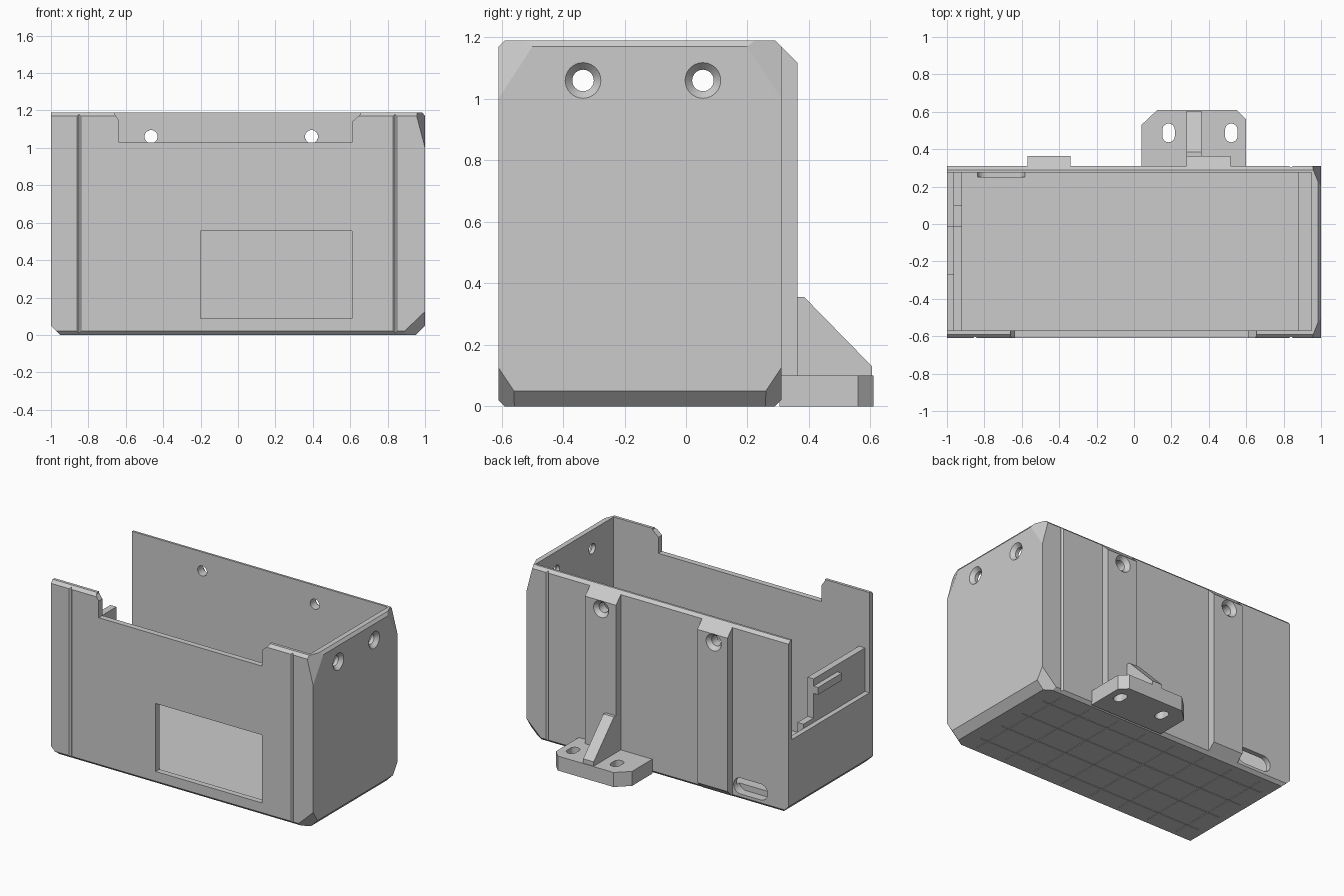
import bpy, bmesh, math
from mathutils import Vector

if "Cube" in bpy.data.objects:
    bpy.data.objects.remove(bpy.data.objects["Cube"])

grey = bpy.data.materials.new("light_grey_plastic")
grey.diffuse_color = (0.6, 0.6, 0.6, 1)
grey.use_nodes = True
grey.node_tree.nodes["Principled BSDF"].inputs["Base Color"].default_value = grey.diffuse_color


def make(name, bm):
    bmesh.ops.recalc_face_normals(bm, faces=bm.faces)
    me = bpy.data.meshes.new(name)
    bm.to_mesh(me)
    bm.free()
    me.materials.append(grey)
    ob = bpy.data.objects.new(name, me)
    bpy.context.collection.objects.link(ob)
    return ob


def prism(name, pts, axis, a, b):
    """Extrude a 2D outline along an axis (0: y,z  1: x,z  2: x,y)."""
    bm = bmesh.new()
    rings = []
    for t in (a, b):
        ring = []
        for u, v in pts:
            co = [u, v]
            co.insert(axis, t)
            ring.append(bm.verts.new(co))
        bm.faces.new(ring)
        rings.append(ring)
    n = len(pts)
    for i in range(n):
        j = (i + 1) % n
        bm.faces.new((rings[0][i], rings[0][j], rings[1][j], rings[1][i]))
    return make(name, bm)


def box(name, x0, x1, y0, y1, z0, z1):
    return prism(name, [(x0, y0), (x1, y0), (x1, y1), (x0, y1)], 2, z0, z1)


def rounded_slot(cx, cy, half_w, half_h, n=10):
    """Stadium outline."""
    r = min(half_w, half_h)
    dx, dy = half_w - r, half_h - r
    pts = []
    for k in range(4):
        sx, sy = ((1, 1), (-1, 1), (-1, -1), (1, -1))[k]
        for i in range(n + 1):
            a = math.pi / 2 * (k + i / n)
            p = (cx + sx * dx + r * math.cos(a), cy + sy * dy + r * math.sin(a))
            if not pts or math.dist(p, pts[-1]) > 1e-5:
                pts.append(p)
    if math.dist(pts[0], pts[-1]) < 1e-5:
        pts.pop()
    return pts


def countersunk(axis, u, v, start, seat, end):
    """Screw hole: cone from start to seat, then a straight bore to end."""
    bm = bmesh.new()
    rings = []
    n = 32
    for t, r in ((start + 0.01, 0.058), (start, 0.058), (seat, 0.035), (end, 0.035)):
        ring = []
        for i in range(n):
            a = 2 * math.pi * i / n
            co = [u + r * math.cos(a), v + r * math.sin(a)]
            co.insert(axis, t)
            ring.append(bm.verts.new(co))
        rings.append(ring)
    for p, q in zip(rings, rings[1:]):
        for i in range(n):
            j = (i + 1) % n
            bm.faces.new((p[i], p[j], q[j], q[i]))
    bm.faces.new(rings[0])
    bm.faces.new(rings[-1])
    return make("hole_cutter", bm)


def cut(ob, cutters):
    """Subtract the cutters, bake the result and remove the cutters."""
    for c in cutters:
        m = ob.modifiers.new("cut", 'BOOLEAN')
        m.operation, m.solver, m.object = 'DIFFERENCE', 'EXACT', c
    bpy.context.view_layer.update()
    dg = bpy.context.evaluated_depsgraph_get()
    me = bpy.data.meshes.new_from_object(ob.evaluated_get(dg))
    ob.modifiers.clear()
    ob.data = me
    for c in cutters:
        bpy.data.objects.remove(c)


# Outer block with chamfered edges and corners
bm = bmesh.new()
bmesh.ops.create_cube(bm, size=1)
for v in bm.verts:
    v.co = (v.co.x * 2, v.co.y * 0.92 - 0.15, (v.co.z + 0.5) * 1.19)
planes = [((1, 0, .05), (1, 0, -1)), ((-1, 0, .05), (-1, 0, -1)),
          ((1, 0, 1.17), (.02, 0, .015))]
for s, y in ((-1, -.61), (1, .31)):
    planes += [((0, y, .02), (0, s, -1)), ((0, y, 1.17), (0, s, 1))]
    for tri in (((.89, y, .02), (1, y, .125), (1, y - s * .05, .05)),
                ((1, y, 1.0), (1, y - s * .11, 1.17), (.95, y, 1.19))):
        a, b, c = map(Vector, tri)
        nrm = (b - a).cross(c - a)
        if nrm.dot(a - Vector((0, -.15, .6))) < 0:
            nrm.negate()
        planes.append((a, nrm))
for co, nrm in planes:
    bmesh.ops.bisect_plane(bm, geom=bm.verts[:] + bm.edges[:] + bm.faces[:], dist=1e-5,
                           plane_co=co, plane_no=Vector(nrm).normalized(), clear_outer=True)
    bmesh.ops.holes_fill(bm, edges=bm.edges[:], sides=0)
case = make("case", bm)

cutters = [
    box("cavity", -.965, .95, -.57, .275, .08, 2),
    box("side_opening", -1.2, -.9, -.57, .275, .5, 2),
    box("window", -.2, .61, -.7, -.5, .087, .555),
    prism("front_notch", [(-.635, 1.03), (.61, 1.03), (.61, 1.14), (.655, 1.18),
                          (.655, 1.3), (-.66, 1.3), (-.66, 1.18), (-.635, 1.145)], 1, -.7, -.5),
    prism("cable_slot", rounded_slot(-.71, .095, .13, .055), 1, .25, .4),
]
# Thin vertical score lines
for x, y, s in ((-.85, -.61, 1), (.84, -.61, 1), (.84, .31, -1)):
    cutters.append(prism("score", [(x - .014, y - s * .004), (x + .014, y - s * .004),
                                   (x, y + s * .01)], 2, -.1, 1.3))
# Screw holes in the right wall and back wall
for y in (-.335, .055):
    cutters.append(countersunk(0, y, 1.06, 1.0, .975, .9))
for x in (-.465, .393):
    cutters.append(prism("bore", rounded_slot(x, 1.06, .035, .035), 1, .2, .4))
# Shallow grid on the underside
for i in range(4):
    y = -.15 + (i - 1.5) * .2
    cutters.append(box("grid", -.9, .86, y - .004, y + .004, -.1, .004))
for i in range(8):
    x = (i - 3.5) * .23
    cutters.append(box("grid", x - .004, x + .004, -.55, .25, -.1, .004))
cut(case, cutters)

# Ribs on the back wall, sloped at both ends, each with a screw hole
for x0, x1, hx in ((-.57, -.34, -.465), (.28, .515, .393)):
    rib = prism("back_rib", [(.31, 0.01), (.363, .06), (.363, 1.117), (.31, 1.17)], 0, x0, x1)
    cut(rib, [countersunk(1, hx, 1.06, .363, .335, .2)])

# Mounting bracket with slotted holes and a gusset
foot = prism("bracket_foot", [(.04, .305), (.6, .305), (.6, .56), (.55, .61),
                              (.125, .61), (.04, .53)], 2, 0, .1)
cut(foot, [prism("slot", rounded_slot(x, .487, .033, .05), 2, -.1, .3) for x in (.185, .52)])
prism("bracket_gusset", [(.36, .095), (.605, .095), (.605, .13), (.385, .355), (.36, .355)],
      0, .28, .36)

# Inner holder at the open left side, with a small outward latch
prism("inner_holder", [(-.572, .07), (.276, .07), (.276, .46), (.1, .46), (.1, .53),
                       (-.01, .53), (-.01, .8), (-.572, .8)], 0, -.966, -.92)
box("holder_latch", -1, -.96, -.27, -.01, .7, .75)

# Low ledge along the inside of the right wall
box("inner_ledge", .88, .955, -.572, .277, .07, .14)
